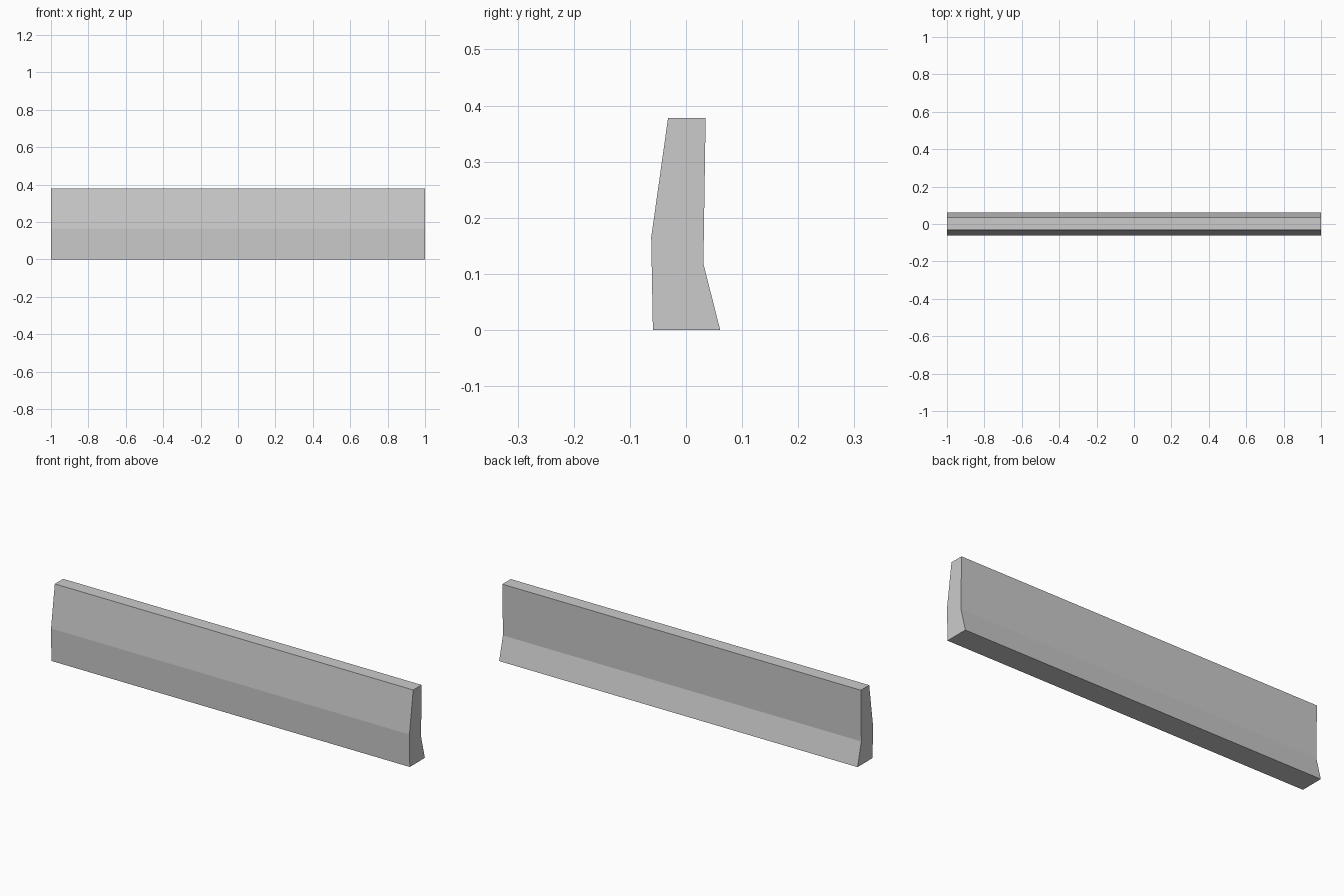
import bpy
import bmesh

cube = bpy.data.objects.get("Cube")
if cube:
    bpy.data.objects.remove(cube, do_unlink=True)

# Plain grey finish
grey = bpy.data.materials.new("plain_grey")
grey.use_nodes = True
colour = (0.6, 0.6, 0.6, 1)
grey.diffuse_color = colour
grey.node_tree.nodes["Principled BSDF"].inputs["Base Color"].default_value = colour

# Cross-section of the barrier as (y, z), from the front foot round to the front bend
profile = [(-0.059, 0), (0.061, 0), (0.031, 0.118),
           (0.035, 0.378), (-0.032, 0.378), (-0.062, 0.165)]

# Long barrier: the section extruded along x
bm = bmesh.new()
section = bm.faces.new([bm.verts.new((-1, y, z)) for y, z in profile])
end = bmesh.ops.extrude_face_region(bm, geom=[section])
end_verts = [g for g in end["geom"] if isinstance(g, bmesh.types.BMVert)]
bmesh.ops.translate(bm, verts=end_verts, vec=(2, 0, 0))
if not section.is_valid or len(bm.faces) < len(profile) + 2:
    bmesh.ops.holes_fill(bm, edges=bm.edges[:])
bmesh.ops.recalc_face_normals(bm, faces=bm.faces[:])

mesh = bpy.data.meshes.new("barrier")
bm.to_mesh(mesh)
bm.free()
mesh.materials.append(grey)
barrier = bpy.data.objects.new("barrier", mesh)
bpy.context.collection.objects.link(barrier)
